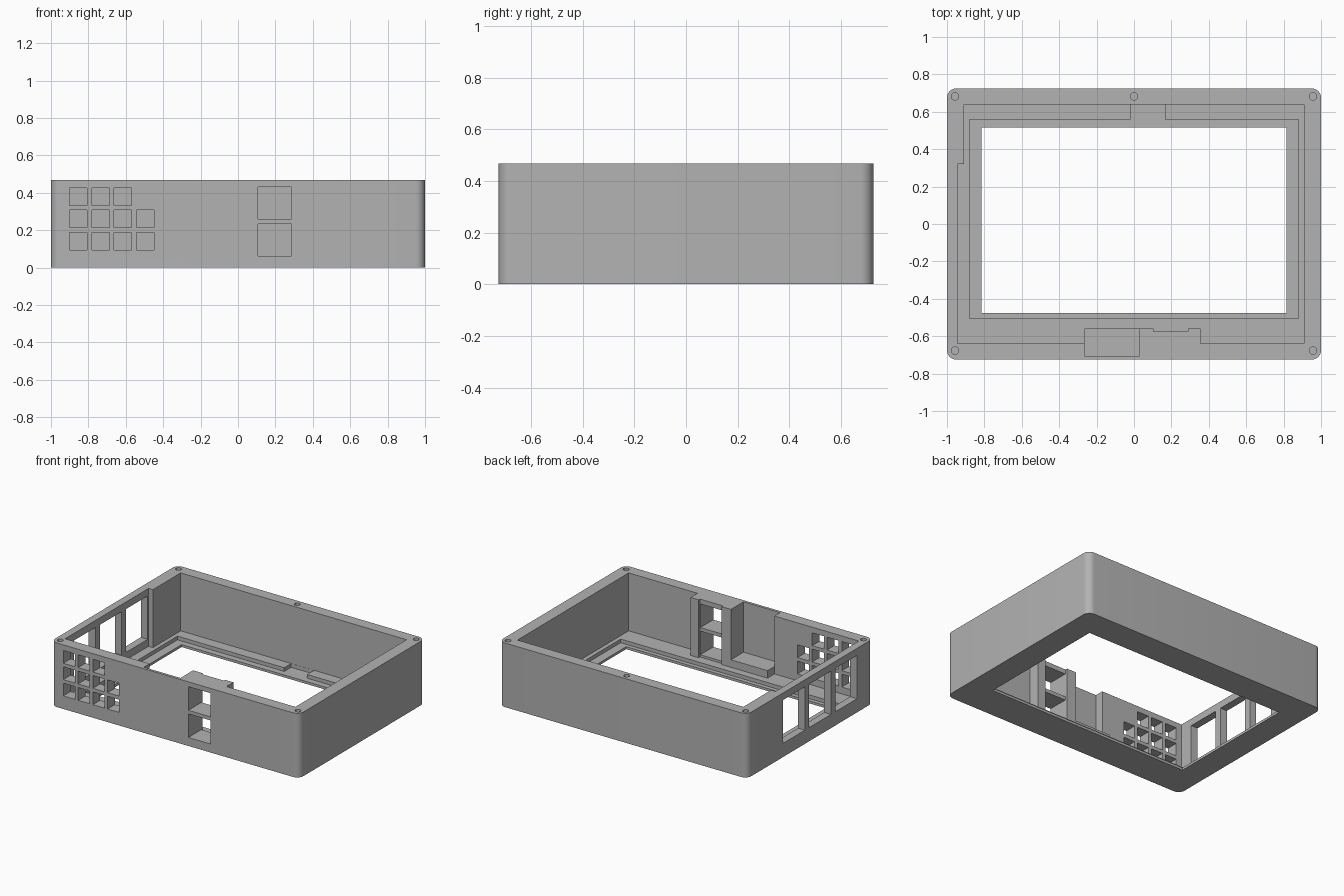
import bpy, bmesh, math

old = bpy.data.objects.get("Cube")
if old:
    bpy.data.objects.remove(old, do_unlink=True)

W, D, H = 1.0, 0.725, 0.467      # half width, half depth, height
FLOOR, RECESS = 0.045, 0.018     # heights of the two floor steps
OVER = H + 0.1                   # cutters reach past the rim

grey = bpy.data.materials.new("Plain grey")
grey.use_nodes = True
colour = (0.45, 0.45, 0.45, 1)
grey.diffuse_color = colour
grey.node_tree.nodes["Principled BSDF"].inputs["Base Color"].default_value = colour


def prism(name, outline, z0, z1):
    """Extrude a flat outline from z0 to z1."""
    bm = bmesh.new()
    base = bm.faces.new([bm.verts.new((x, y, z0)) for x, y in outline])
    top = bmesh.ops.extrude_face_region(bm, geom=[base])["geom"]
    bmesh.ops.translate(bm, vec=(0, 0, z1 - z0),
                        verts=[v for v in top if isinstance(v, bmesh.types.BMVert)])
    bmesh.ops.recalc_face_normals(bm, faces=bm.faces)
    mesh = bpy.data.meshes.new(name)
    bm.to_mesh(mesh)
    bm.free()
    mesh.materials.append(grey)
    ob = bpy.data.objects.new(name, mesh)
    bpy.context.collection.objects.link(ob)
    return ob


def box(name, x0, x1, y0, y1, z0, z1):
    return prism(name, [(x0, y0), (x1, y0), (x1, y1), (x0, y1)], z0, z1)


def circle(cx, cy, r, start=0.0, sweep=math.tau, n=24):
    return [(cx + r * math.cos(start + sweep * i / n),
             cy + r * math.sin(start + sweep * i / n)) for i in range(n)]


def boolean(target, tool, operation="DIFFERENCE"):
    """Apply a boolean and discard the helper."""
    tool.hide_render = True
    mod = target.modifiers.new("Cut", "BOOLEAN")
    mod.operation, mod.solver, mod.object = operation, "EXACT", tool
    bpy.context.view_layer.objects.active = target
    bpy.ops.object.modifier_apply(modifier=mod.name)
    bpy.data.objects.remove(tool, do_unlink=True)


# Outer block with rounded upright corners
R = 0.05
outline = []
for k, (sx, sy) in enumerate([(1, 1), (-1, 1), (-1, -1), (1, -1)]):
    cx, cy = sx * (W - R), sy * (D - R)
    outline += circle(cx, cy, R, k * math.pi / 2, math.pi / 2, 8)
    end = (k + 1) * math.pi / 2
    outline.append((cx + R * math.cos(end), cy + R * math.sin(end)))
case = prism("case", outline, 0, H)

# Main cavity, leaving the connector posts and the thinned wall pockets
cavity = [(-0.945, -0.64), (-0.265, -0.64), (-0.265, -0.705), (0.03, -0.705),
          (0.03, -0.56), (0.105, -0.56), (0.105, -0.575), (0.29, -0.575),
          (0.29, -0.56), (0.355, -0.56), (0.355, -0.64), (0.91, -0.64),
          (0.91, 0.64), (-0.91, 0.64), (-0.91, 0.32), (-0.945, 0.32)]
boolean(case, prism("cavity", cavity, FLOOR, OVER))

# Screen recess with cable notch, then the screen opening
recess = [(-0.88, -0.505), (0.88, -0.505), (0.88, 0.56), (0.165, 0.56),
          (0.165, 0.639), (-0.02, 0.639), (-0.02, 0.56), (-0.88, 0.56)]
boolean(case, prism("recess", recess, RECESS, FLOOR + 0.1))
boolean(case, box("screen_opening", -0.815, 0.815, -0.475, 0.515, -0.1, 0.1))

# Vent grid in the front wall; the top row has one hole fewer
for row in range(3):
    for col in range(3 if row == 2 else 4):
        x, z = -0.9 + 0.119 * col, 0.095 + 0.119 * row
        boolean(case, box("vent", x, x + 0.093, -0.8, -0.6, z, z + 0.093))

# Two stacked connector ports between the posts
for z in (0.062, 0.26):
    boolean(case, box("port", 0.108, 0.287, -0.8, -0.5, z, z + 0.172))

# Three tall openings in the right side wall
for i in range(3):
    y = 0.06 - 0.3 * i
    boolean(case, box("side_opening", -1.1, -0.9, y, y + 0.25, 0.1, 0.415))

# Screw holes in the rim
for x, y in [(-0.957, 0.682), (0, 0.682), (0.957, 0.682), (-0.957, -0.677), (0.957, -0.677)]:
    boolean(case, prism("screw_hole", circle(x, y, 0.02), 0.25, OVER))

# Low shelf in the front pocket
shelf = box("front_shelf", -0.265, 0.03, -0.71, -0.56, 0.03, 0.1)

# Smooth rounded corners, sharp edges kept
bpy.ops.object.select_all(action="DESELECT")
case.select_set(True)
bpy.context.view_layer.objects.active = case
bpy.ops.object.shade_smooth_by_angle(angle=math.radians(30))
